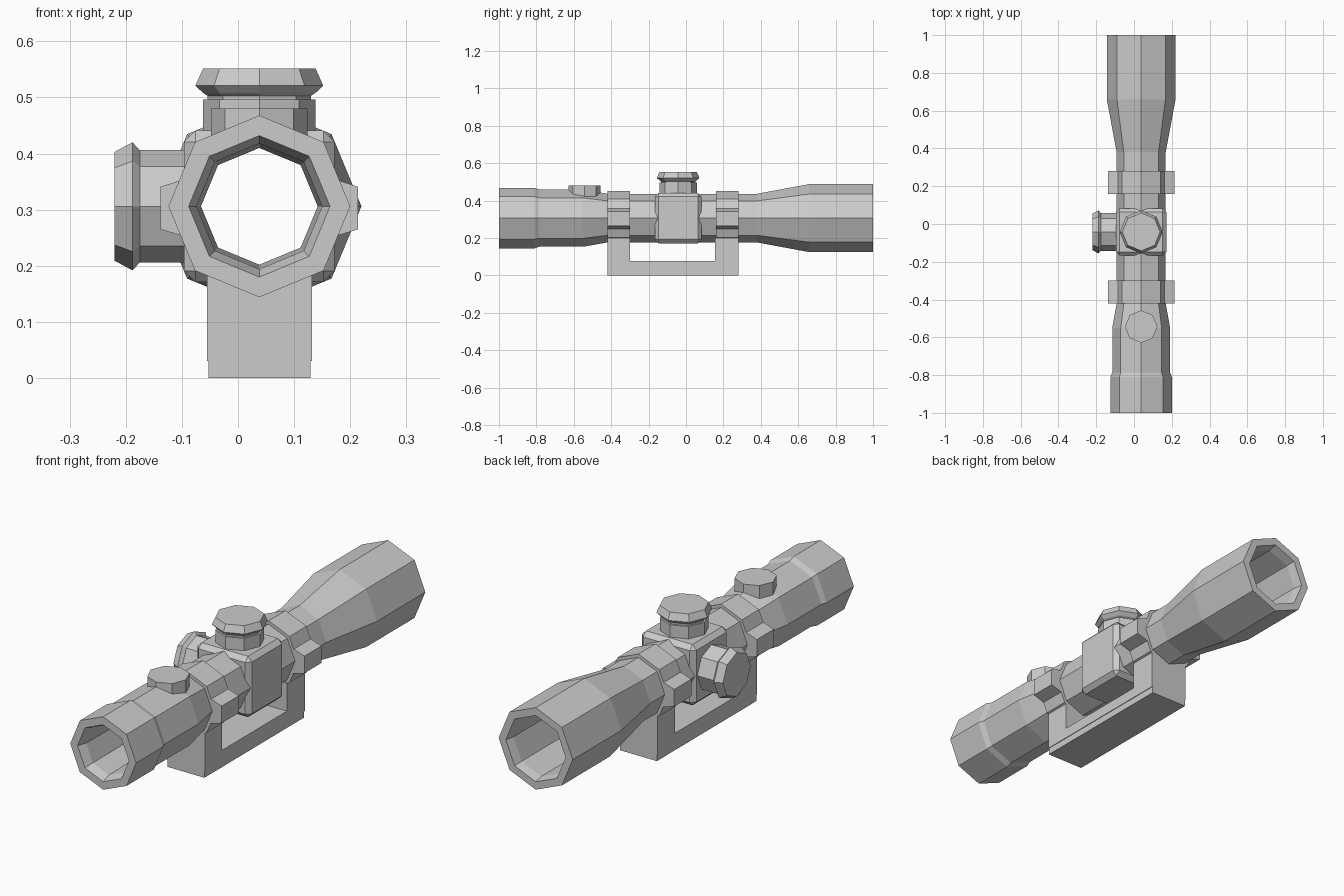
import bpy, bmesh, math

if "Cube" in bpy.data.objects:
    bpy.data.objects.remove(bpy.data.objects["Cube"])

CX, CZ = 0.038, 0.306      # optical axis
MID = -0.042               # y of the turret block
SIDES = 8


def finish(name, bm):
    bmesh.ops.recalc_face_normals(bm, faces=bm.faces)
    me = bpy.data.meshes.new(name)
    bm.to_mesh(me)
    bm.free()
    ob = bpy.data.objects.new(name, me)
    bpy.context.collection.objects.link(ob)
    return ob


def lathe(name, profile, origin, axis, hollow=False):
    """Octagonal revolve of (radius, offset) points about an axis."""
    bm = bmesh.new()
    rings = []
    for r, t in profile:
        ring = []
        for i in range(SIDES):
            a = math.tau * i / SIDES
            c, s = r * math.cos(a), r * math.sin(a)
            p = {'X': (t, c, s), 'Y': (c, t, s), 'Z': (c, s, t)}[axis]
            ring.append(bm.verts.new([o + q for o, q in zip(origin, p)]))
        rings.append(ring)
    pairs = list(zip(rings, rings[1:]))
    if hollow:
        pairs.append((rings[-1], rings[0]))
    else:
        bm.faces.new(rings[0])
        bm.faces.new(rings[-1])
    for a, b in pairs:
        for i in range(SIDES):
            j = (i + 1) % SIDES
            bm.faces.new((a[i], a[j], b[j], b[i]))
    return finish(name, bm)


def prism(name, pts, to3d, lo, hi):
    """Extrude a 2D outline between lo and hi."""
    bm = bmesh.new()
    a = [bm.verts.new(to3d(u, v, lo)) for u, v in pts]
    b = [bm.verts.new(to3d(u, v, hi)) for u, v in pts]
    bm.faces.new(a)
    bm.faces.new(b)
    for i in range(len(pts)):
        j = (i + 1) % len(pts)
        bm.faces.new((a[i], a[j], b[j], b[i]))
    return finish(name, bm)


# Main tube: outer skin front to back, then the bore back to front
lathe("scope_tube", [
    (0.162, -1), (0.162, -0.81), (0.153, -0.785), (0.153, -0.55), (0.13, -0.42),
    (0.13, 0.38), (0.182, 0.66), (0.182, 1),
    (0.147, 1), (0.138, 0.96), (0.138, 0.66), (0.104, 0.38), (0.104, -0.42),
    (0.112, -0.96), (0.126, -1)], (CX, 0, CZ), 'Y', hollow=True)

# Clamp rings with side lugs
for label, y0, y1 in (("front", -0.42, -0.3), ("rear", 0.16, 0.28)):
    lathe(label + "_clamp_ring", [(0.145, y0), (0.145, y1), (0.12, y1), (0.12, y0)],
          (CX, 0, CZ), 'Y', hollow=True)
    for side, s in (("left", -1), ("right", 1)):
        lug = [(CX + s * u, CZ + v) for u, v in
               ((0.113, -0.06), (0.176, -0.041), (0.176, 0.035), (0.113, 0.055))]
        prism(f"{label}_{side}_clamp_lug", lug, lambda u, v, t: (u, t, v), y0, y1)

# U-shaped mount, seen from the side, plus a slightly narrower foot
mount = [(-0.42, 0.03), (0.28, 0.03), (0.28, 0.2), (0.155, 0.2),
         (0.155, 0.077), (-0.3, 0.077), (-0.3, 0.2), (-0.42, 0.2)]
prism("mount_bracket", mount, lambda u, v, t: (t, u, v), -0.055, 0.132)
foot = [(-0.42, 0), (0.28, 0), (0.28, 0.035), (-0.42, 0.035)]
prism("mount_foot", foot, lambda u, v, t: (t, u, v), -0.053, 0.129)

# Chamfered turret block, bored out for the tube
bm = bmesh.new()
bmesh.ops.create_cube(bm, size=1)
bmesh.ops.scale(bm, vec=(0.268, 0.25, 0.27), verts=bm.verts)
bmesh.ops.translate(bm, vec=(CX, MID, CZ), verts=bm.verts)
bmesh.ops.bevel(bm, geom=bm.edges[:], offset=0.02, segments=1, affect='EDGES')
block = finish("turret_block", bm)
cutter = lathe("bore_cutter", [(0.115, -0.5), (0.115, 0.5)], (CX, 0, CZ), 'Y')
cutter.hide_render = True
mod = block.modifiers.new("bore", 'BOOLEAN')
mod.operation, mod.object, mod.solver = 'DIFFERENCE', cutter, 'EXACT'
bpy.context.view_layer.objects.active = block
bpy.ops.object.modifier_apply(modifier=mod.name)
bpy.data.objects.remove(cutter)

# Top and side adjustment turrets share one profile
turret = [(0.1, 0.12), (0.1, 0.19), (0.092, 0.19), (0.092, 0.197), (0.1, 0.202),
          (0.114, 0.215), (0.1, 0.246)]
lathe("top_turret", turret, (CX, MID, CZ), 'Z')
side_turret = [(r, -t) for r, t in
               ((0.1, 0.12), (0.1, 0.213), (0.114, 0.226), (0.097, 0.258))]
lathe("side_turret", side_turret, (CX, MID, CZ), 'X')

# Small knob on the eyepiece
lathe("eyepiece_knob", [(0.086, 0.415), (0.086, 0.48)], (CX, -0.543, 0), 'Z')
